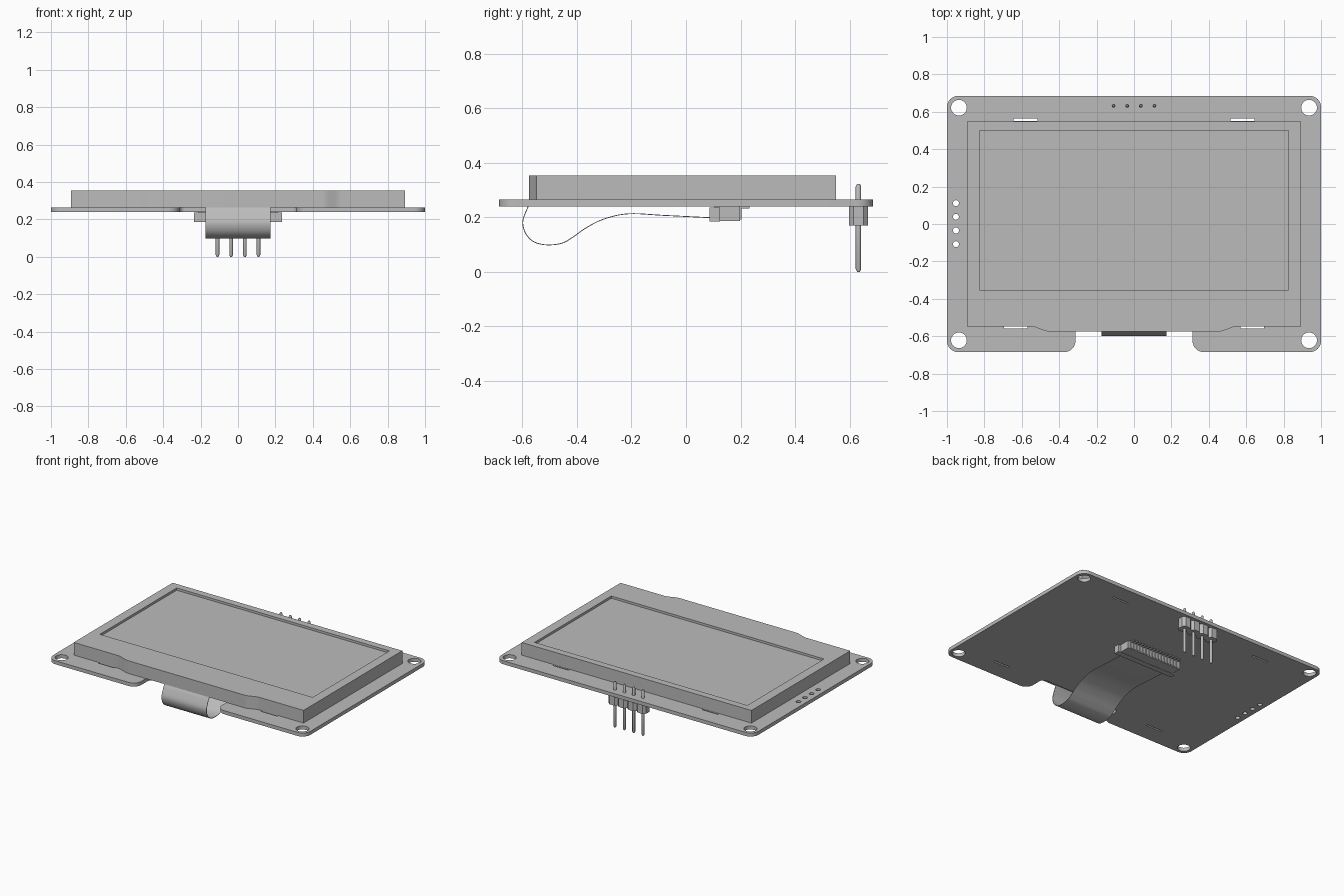
import bpy, bmesh, math
from mathutils import Vector

cube = bpy.data.objects.get("Cube")
if cube:
    bpy.data.objects.remove(cube, do_unlink=True)

grey = bpy.data.materials.new("plain grey")
grey.use_nodes = True
grey.diffuse_color = (0.5, 0.5, 0.5, 1)
grey.node_tree.nodes["Principled BSDF"].inputs["Base Color"].default_value = (0.5, 0.5, 0.5, 1)


def finish(obj, angle=30):
    obj.data.materials.clear()
    obj.data.materials.append(grey)
    bpy.ops.object.select_all(action='DESELECT')
    obj.select_set(True)
    bpy.context.view_layer.objects.active = obj
    bpy.ops.object.shade_smooth_by_angle(angle=math.radians(angle))
    return obj


def mesh_object(name, bm):
    bmesh.ops.recalc_face_normals(bm, faces=bm.faces)
    mesh = bpy.data.meshes.new(name)
    bm.to_mesh(mesh)
    bm.free()
    obj = bpy.data.objects.new(name, mesh)
    bpy.context.collection.objects.link(obj)
    return finish(obj)


def rounded(corners, steps=8):
    """Outline from (x, y, radius) corners, each replaced by a tangent arc."""
    out = []
    for i, (x, y, r) in enumerate(corners):
        p = Vector((x, y))
        if r == 0:
            out.append(p)
            continue
        a = (Vector(corners[i - 1][:2]) - p).normalized()
        b = (Vector(corners[(i + 1) % len(corners)][:2]) - p).normalized()
        half = a.angle(b) / 2
        centre = p + (a + b).normalized() * (r / math.sin(half))
        start = p + a * (r / math.tan(half)) - centre
        end = p + b * (r / math.tan(half)) - centre
        sweep = start.angle(end)
        for k in range(steps + 1):
            t = k / steps
            out.append(centre + (start * math.sin((1 - t) * sweep)
                                 + end * math.sin(t * sweep)) / math.sin(sweep))
    return out


def rect(x0, x1, y0, y1):
    return [(x0, y0), (x1, y0), (x1, y1), (x0, y1)]


def circle(x, y, r, n=32):
    return [(x + r * math.cos(math.tau * k / n), y + r * math.sin(math.tau * k / n))
            for k in range(n)]


def plate(name, outlines, z0, z1):
    """Flat plate: the first outline is the rim, the others are holes."""
    curve = bpy.data.curves.new(name, 'CURVE')
    curve.dimensions = '2D'
    curve.fill_mode = 'BOTH'
    curve.extrude = (z1 - z0) / 2
    for pts in outlines:
        spline = curve.splines.new('POLY')
        spline.points.add(len(pts) - 1)
        for point, p in zip(spline.points, pts):
            point.co = (p[0], p[1], 0, 1)
        spline.use_cyclic_u = True
    temp = bpy.data.objects.new(name + "_curve", curve)
    bpy.context.collection.objects.link(temp)
    bpy.context.view_layer.update()
    mesh = bpy.data.meshes.new_from_object(temp.evaluated_get(bpy.context.evaluated_depsgraph_get()))
    bpy.data.objects.remove(temp, do_unlink=True)
    bm = bmesh.new()
    bm.from_mesh(mesh)
    bpy.data.meshes.remove(mesh)
    bmesh.ops.remove_doubles(bm, verts=bm.verts, dist=1e-5)
    bmesh.ops.translate(bm, verts=bm.verts, vec=(0, 0, (z0 + z1) / 2))
    return mesh_object(name, bm)


def add_box(bm, x0, x1, y0, y1, z0, z1):
    verts = bmesh.ops.create_cube(bm, size=1)['verts']
    bmesh.ops.scale(bm, verts=verts, vec=(x1 - x0, y1 - y0, z1 - z0))
    bmesh.ops.translate(bm, verts=verts, vec=((x0 + x1) / 2, (y0 + y1) / 2, (z0 + z1) / 2))


# Circuit board with front notch, mounting holes, side holes and tab slots
PITCH = 0.073
PIN_X = [(i - 1.5) * PITCH for i in range(4)]
R = 0.06
board = rounded([(-1, -0.685, R), (-0.313, -0.685, R), (-0.313, -0.53, 0.03), (0.313, -0.53, 0.03),
                 (0.313, -0.685, R), (1, -0.685, R), (1, 0.685, R), (-1, 0.685, R)])
holes = [circle(sx * 0.936, sy * 0.622, 0.042) for sx in (-1, 1) for sy in (-1, 1)]
holes += [circle(-0.952, y + 0.002, 0.016, 16) for y in PIN_X]
for s in (-1, 1):
    holes.append(rect(s * 0.58 - 0.063, s * 0.58 + 0.063, 0.551, 0.563))
    holes.append(rect(s * 0.633 - 0.063, s * 0.633 + 0.063, -0.558, -0.546))
plate("circuit_board", [board] + holes, 0.24, 0.265)

# Display bezel with a widened front lip, and the recessed screen inside it
bezel = rounded([(-0.893, -0.548, 0), (-0.537, -0.548, 0.1), (-0.467, -0.575, 0.1),
                 (0.467, -0.575, 0.1), (0.537, -0.548, 0.1), (0.893, -0.548, 0),
                 (0.893, 0.549, 0), (-0.893, 0.549, 0)])
window = rect(-0.827, 0.827, -0.352, 0.5)
plate("display_bezel", [bezel, window], 0.265, 0.354)
plate("display_screen", [window], 0.265, 0.338)

# Flexible ribbon looping from the display to the connector underneath
path = [(-0.565, 0.264), (-0.58, 0.236), (-0.598, 0.185), (-0.587, 0.14), (-0.557, 0.11),
        (-0.51, 0.099), (-0.455, 0.105), (-0.415, 0.127), (-0.365, 0.162), (-0.3, 0.194),
        (-0.21, 0.213), (-0.08, 0.207), (0.1, 0.198)]
pts = [Vector(p) for p in path]
pts = [2 * pts[0] - pts[1]] + pts + [2 * pts[-1] - pts[-2]]
smooth = []
for a, b, c, d in zip(pts, pts[1:], pts[2:], pts[3:]):
    for k in range(6):
        t = k / 6
        smooth.append(0.5 * (2 * b + (c - a) * t + (2 * a - 5 * b + 4 * c - d) * t ** 2
                             + (3 * b - a - 3 * c + d) * t ** 3))
smooth.append(pts[-2])
bm = bmesh.new()
rows = []
for i, p in enumerate(smooth):
    tangent = (smooth[min(i + 1, len(smooth) - 1)] - smooth[max(i - 1, 0)]).normalized()
    n = Vector((-tangent.y, tangent.x)) * 0.0015
    rows.append([bm.verts.new((x, q.x, q.y))
                 for x, q in ((-0.175, p + n), (0.175, p + n), (0.175, p - n), (-0.175, p - n))])
for r0, r1 in zip(rows, rows[1:]):
    for j in range(4):
        k = (j + 1) % 4
        bm.faces.new((r0[j], r0[k], r1[k], r1[j]))
bm.faces.new(rows[0])
bm.faces.new(rows[-1])
mesh_object("ribbon_cable", bm)

# Ribbon connector: housing, latch bar and contacts
bm = bmesh.new()
add_box(bm, -0.215, 0.215, 0.105, 0.198, 0.187, 0.24)
add_box(bm, -0.235, 0.235, 0.087, 0.125, 0.185, 0.236)
mesh_object("connector_housing", bm)
bm = bmesh.new()
for i in range(16):
    x = (i - 7.5) * 0.025
    add_box(bm, x - 0.006, x + 0.006, 0.19, 0.203, 0.192, 0.24)
    add_box(bm, x - 0.006, x + 0.006, 0.2, 0.232, 0.233, 0.24)
mesh_object("connector_contacts", bm)

# Pin header: a row of chamfered blocks, each with a tapered pin
HY = 0.632
block = []
h, w, c = 0.035, PITCH / 2, 0.017
for x in PIN_X:
    block += [(x - w, HY - h + c), (x - w + c, HY - h), (x + w - c, HY - h), (x + w, HY - h + c)]
back = [(x, 2 * HY - y) for x, y in reversed(block)]
plate("header_block", [block + back], 0.17, 0.24)

bm = bmesh.new()
for x in PIN_X:
    rings = []
    for z, r in ((0, 0.005), (0.01, 0.01), (0.313, 0.01), (0.323, 0.005)):
        rings.append([bm.verts.new((px, py, z)) for px, py in circle(x, HY, r, 12)])
    for lo, hi in zip(rings, rings[1:]):
        for j in range(12):
            k = (j + 1) % 12
            bm.faces.new((lo[j], lo[k], hi[k], hi[j]))
    bm.faces.new(rings[0])
    bm.faces.new(rings[-1])
mesh_object("header_pins", bm)
